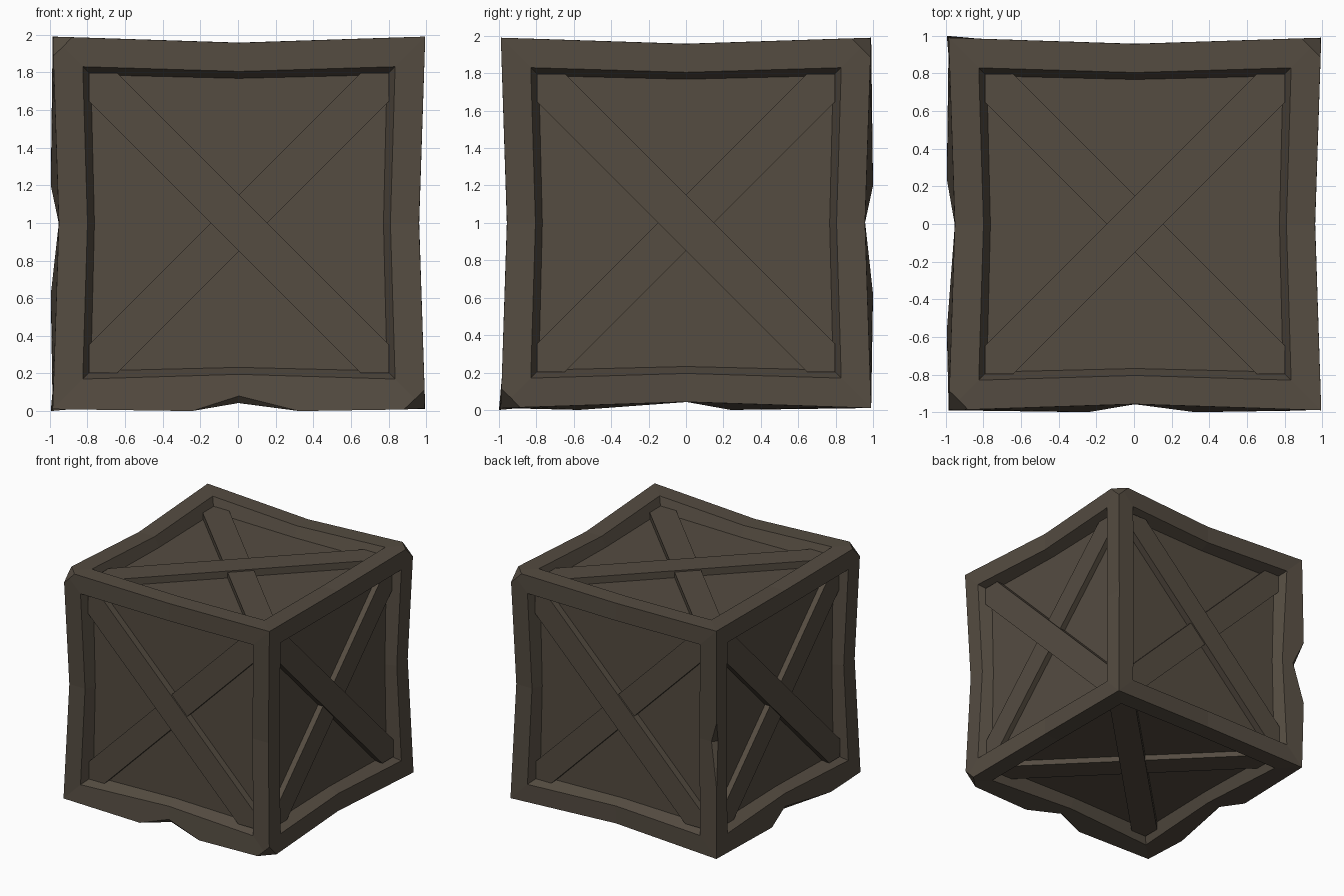
import bpy
import bmesh
from mathutils import Vector

cube = bpy.data.objects.get("Cube")
if cube:
    bpy.data.objects.remove(cube, do_unlink=True)

wood = bpy.data.materials.new("dark_wood")
wood.use_nodes = True
COLOUR = (0.09, 0.072, 0.053, 1)
wood.diffuse_color = COLOUR
wood.node_tree.nodes["Principled BSDF"].inputs["Base Color"].default_value = COLOUR

X, Y, Z = Vector((1, 0, 0)), Vector((0, 1, 0)), Vector((0, 0, 1))
CENTRE = Vector((0.005, 0, 1))

# Each side of the crate: horizontal and vertical direction seen from outside
SIDES = {"front": (X, Z), "back": (-X, Z), "left": (Y, Z),
         "right": (-Y, Z), "top": (Y, -X), "bottom": (X, -Y)}

# Splintered edges: direction to the edge, and where the splinters sit along it
DAMAGE = {tuple(-Y - Z): (-0.25, 0.32),
          tuple(-X - Z): (-0.57, 0.24),
          tuple(Y - X): (-0.38, 0.20)}
CHIPPED_CORNERS = [X - Y - Z, X + Y + Z, Z - X - Y]

CORNER, MIDDLE, SPLINTER = 0.99, 0.957, 1.0
FLOOR = 0.87


def finish(name, bm):
    bmesh.ops.recalc_face_normals(bm, faces=bm.faces)
    mesh = bpy.data.meshes.new(name)
    bm.to_mesh(mesh)
    bm.free()
    mesh.materials.append(wood)
    obj = bpy.data.objects.new(name, mesh)
    obj.location = CENTRE
    bpy.context.collection.objects.link(obj)


def add_face(bm, points):
    return bm.faces.new([bm.verts.new(p) for p in points])


def add_rail(bm, s, m, n):
    """Half of one edge beam: s runs along it, m points out to it, n out of the side."""
    def at(along, out, up):
        return s * along + m * out + n * up

    splinters = DAMAGE.get(tuple(m + n))
    if splinters:
        sign = sum(s)
        low, high = sorted(t * sign for t in splinters)
        splinter = {-1: [at(low, SPLINTER, SPLINTER)],
                    1: [at(high, SPLINTER, SPLINTER)]}
        mid, other = at(0, 0.92, MIDDLE), at(0, MIDDLE, 0.92)
    else:
        splinter = {-1: [], 1: []}
        mid = at(0, MIDDLE, MIDDLE)
    for e in (-1, 1):
        mouth, mouth_mid = at(e * 0.83, 0.83, 0.985), at(0, 0.805, 0.958)
        base, base_mid = at(e * 0.787, 0.787, FLOOR), at(0, 0.768, FLOOR)
        add_face(bm, [at(e * CORNER, CORNER, CORNER)] + splinter[e] + [mid, mouth_mid, mouth])
        add_face(bm, [mouth, mouth_mid, base_mid, base])
        add_face(bm, [base, base_mid, n * FLOOR])
        # broken facet in the notch, made once for the two sides that share it
        if splinters and e * sum(s) * sum(n) > 0:
            add_face(bm, splinter[-1] + [mid, other])
            add_face(bm, splinter[1] + [other, mid])


# Frame of edge beams with sunken panels
frame = bmesh.new()
for u, v in SIDES.values():
    n = u.cross(v)
    for s, m in ((u, v), (v, -u), (-u, -v), (-v, u)):
        add_rail(frame, s, m, n)
bmesh.ops.remove_doubles(frame, verts=frame.verts, dist=0.0005)

# Remove any facet made twice
seen = set()
for f in list(frame.faces):
    key = frozenset(f.verts)
    if key in seen:
        frame.faces.remove(f)
    seen.add(key)

# Knocked-off corners
for corner in CHIPPED_CORNERS:
    geom = frame.verts[:] + frame.edges[:] + frame.faces[:]
    cut = bmesh.ops.bisect_plane(frame, geom=geom, plane_co=corner * CORNER - X * corner.x * 0.11,
                                 plane_no=corner, clear_outer=True)
    rim = [g for g in cut["geom_cut"] if isinstance(g, bmesh.types.BMEdge)]
    bmesh.ops.holes_fill(frame, edges=rim, sides=0)
finish("crate_frame", frame)


def add_brace(name, u, v, n, height):
    """Diagonal board from upper left to lower right, cut to fit the opening."""
    end, inner = 0.797, 0.647
    outline = [(-end, end), (-end, inner), (inner, -end),
               (end, -end), (end, -inner), (-inner, end)]
    bm = bmesh.new()
    board = add_face(bm, [u * a + v * b + n * (FLOOR - 0.01) for a, b in outline])
    grown = bmesh.ops.extrude_face_region(bm, geom=[board])["geom"]
    top = [g for g in grown if isinstance(g, bmesh.types.BMVert)]
    bmesh.ops.translate(bm, verts=top, vec=n * (height - FLOOR + 0.01))
    if not any(len(f.verts) == 6 and f.calc_center_median().dot(n) < FLOOR for f in bm.faces):
        bmesh.ops.holes_fill(bm, edges=bm.edges, sides=0)
    finish(name, bm)


# Crossed boards on every side
for side, (u, v) in SIDES.items():
    n = u.cross(v)
    add_brace(side + "_upper_brace", u, v, n, 0.93)
    add_brace(side + "_lower_brace", v, -u, n, 0.918)
